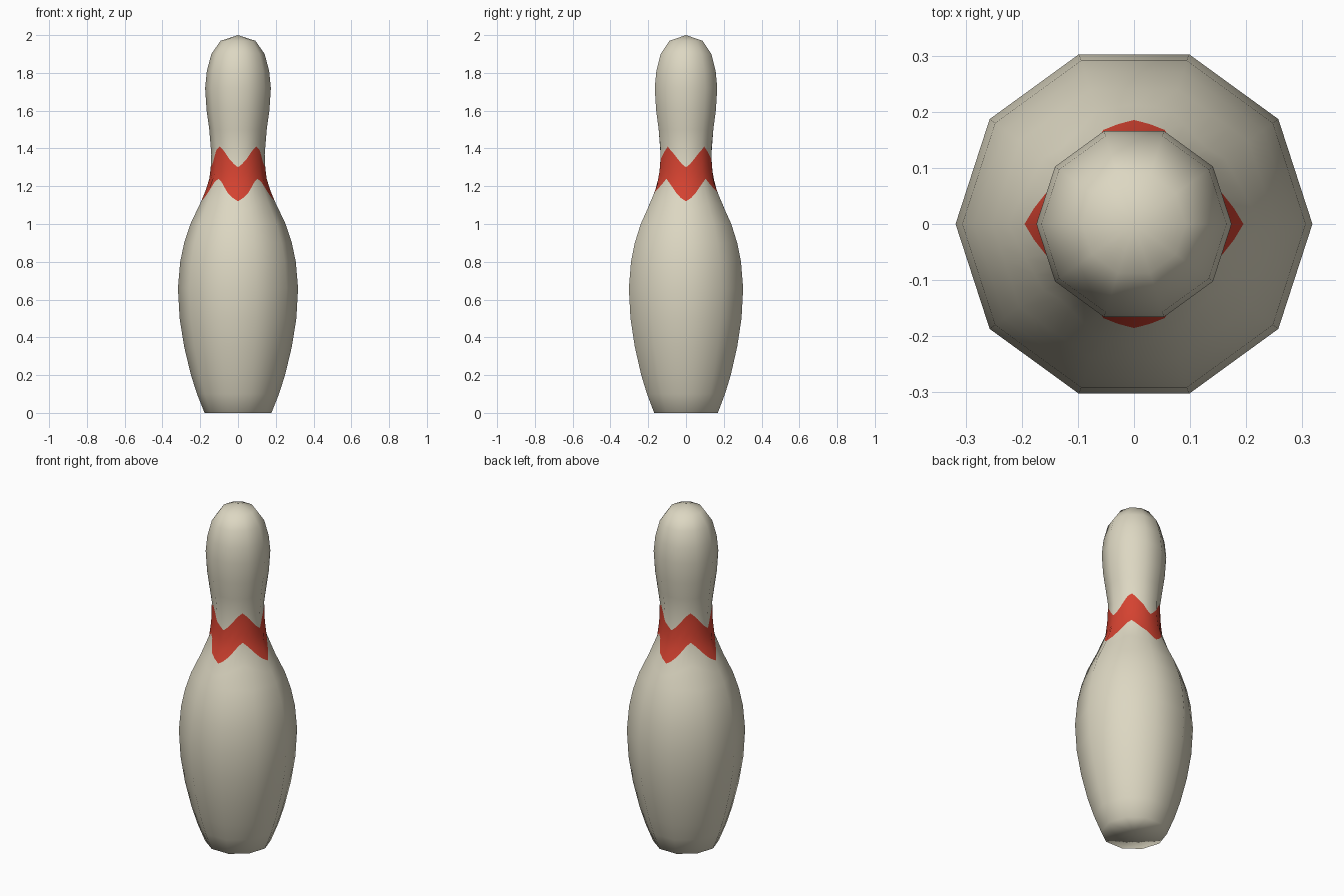
import bpy
import bmesh
from math import sin, cos, pi, radians
from mathutils import Vector

cube = bpy.data.objects.get("Cube")
if cube:
    bpy.data.objects.remove(cube, do_unlink=True)

SIDES = 10
COLUMNS = 40  # lines up with both the ten sides and the eight zigzag points

# Silhouette of the pin as (height, radius)
PROFILE = [(0, .177), (.1, .217), (.2, .249), (.35, .285), (.5, .309),
           (.66, .318), (.8, .306), (.9, .285), (1, .252), (1.12, .195),
           (1.22, .154), (1.32, .142), (1.42, .141), (1.5, .152),
           (1.6, .166), (1.72, .174), (1.81, .165), (1.9, .141),
           (1.97, .092), (2, .001)]


def make_material(name, color):
    mat = bpy.data.materials.new(name)
    mat.use_nodes = True
    mat.diffuse_color = (*color, 1)
    bsdf = mat.node_tree.nodes["Principled BSDF"]
    bsdf.inputs["Base Color"].default_value = (*color, 1)
    bsdf.inputs["Roughness"].default_value = 0.5
    return mat


def radius(z):
    for (z0, r0), (z1, r1) in zip(PROFILE, PROFILE[1:]):
        if z <= z1:
            return r0 + (r1 - r0) * (z - z0) / (z1 - z0)
    return PROFILE[-1][1]


def zigzag(angle):
    """0 at the four low points, 1 at the four peaks, slightly rounded."""
    t = 1 - abs((angle / (pi / 4)) % 2 - 1)
    return 0.6 * t + 0.4 * (0.5 - 0.5 * cos(pi * t))


def side_factor(angle):
    """Flattens the circle to a regular polygon with a corner on +x."""
    half = pi / SIDES
    return cos(half) / cos(angle % (2 * half) - half)


def normal(angle, z):
    if z == 0:  # soft bottom rim
        return Vector((cos(angle), sin(angle), -0.8)).normalized()
    low, high = max(z - .05, 0), min(z + .05, 2)
    slope = (radius(low) - radius(high)) / (high - low)
    return Vector((cos(angle), sin(angle), slope)).normalized()


# Rows as (base height, zigzag rise); the band edges rise and fall
rows = [(z, 0) for z, r in PROFILE if z < 1.05]
rows += [(1.06, .06)]
band_start = len(rows)
rows += [(1.12, .12), (1.18, .117), (1.24, .113)]
band_end = len(rows)
rows += [(1.30, .11), (1.37, .06)]
rows += [(z, 0) for z, r in PROFILE if 1.45 < z < 2]

bm = bmesh.new()
normals = []
rings = []
for base, rise in rows:
    ring = []
    for i in range(COLUMNS):
        a = 2 * pi * i / COLUMNS
        z = base + rise * zigzag(a)
        r = radius(z) * side_factor(a)
        ring.append(bm.verts.new((r * cos(a), r * sin(a), z)))
        normals.append(normal(a, z))
    rings.append(ring)

# Side faces, with the neck band coloured by its rows
for k, (low, high) in enumerate(zip(rings, rings[1:])):
    for i in range(COLUMNS):
        j = (i + 1) % COLUMNS
        face = bm.faces.new((low[i], low[j], high[j], high[i]))
        face.material_index = int(band_start <= k < band_end)

# Flat base and crown
for ring, z, up in ((rings[0], 0, -1), (rings[-1], 2, 1)):
    pole = bm.verts.new((0, 0, z))
    normals.append(Vector((0, 0, up)))
    for i in range(COLUMNS):
        a, b = ring[i], ring[(i + 1) % COLUMNS]
        bm.faces.new((a, b, pole) if up > 0 else (b, a, pole))

for face in bm.faces:
    face.smooth = True

mesh = bpy.data.meshes.new("pin_body")
bm.to_mesh(mesh)
bm.free()
mesh.materials.append(make_material("cream", (.72, .68, .54)))
mesh.materials.append(make_material("red", (.66, .055, .03)))

# Shade the ten-sided body as one smooth turned form
mesh.normals_split_custom_set_from_vertices([n[:] for n in normals])

pin = bpy.data.objects.new("pin_body", mesh)
bpy.context.scene.collection.objects.link(pin)
